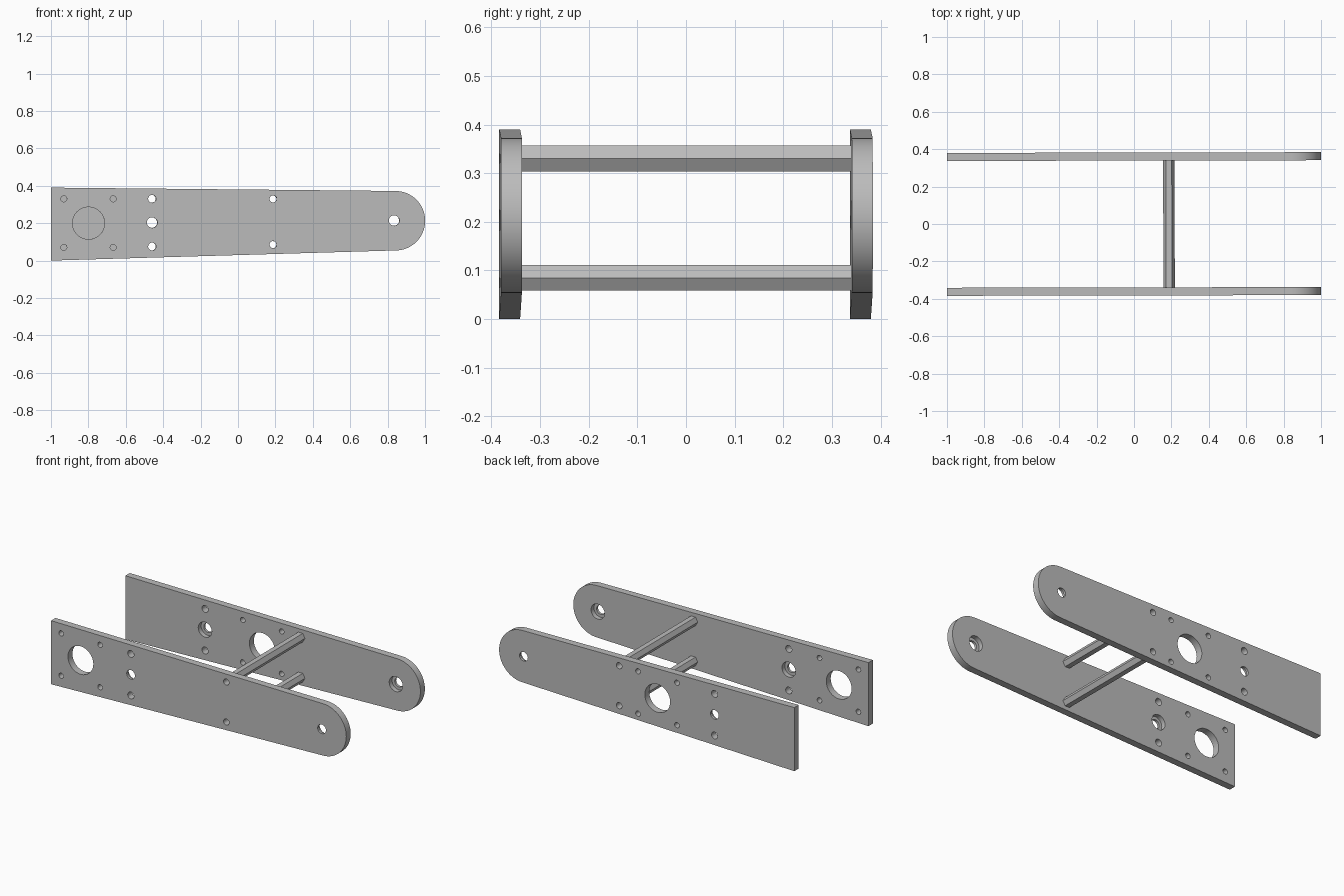
import bpy, bmesh, math
from mathutils import Matrix, Vector

cube = bpy.data.objects.get("Cube")
if cube:
    bpy.data.objects.remove(cube, do_unlink=True)

# one plain grey metal
grey = bpy.data.materials.new("grey_metal")
grey.use_nodes = True
colour = (0.5, 0.5, 0.5, 1)
grey.diffuse_color = colour
grey.node_tree.nodes["Principled BSDF"].inputs["Base Color"].default_value = colour

INNER, THICK = 0.339, 0.043
MID = INNER + THICK / 2
TILT = Matrix.Rotation(0.002, 4, "Z")    # the whole frame is turned slightly
ROD_X, ROD_Z = 0.187, (0.085, 0.33)
PIVOTS = [(-0.46, 0.203), (0.834, 0.214)]


def prism(name, points, y0, y1):
    """Extrude an x-z outline from y0 to y1."""
    bm = bmesh.new()
    face = bm.faces.new([bm.verts.new((x, y0, z)) for x, z in points])
    out = bmesh.ops.extrude_face_region(bm, geom=[face])
    verts = [g for g in out["geom"] if isinstance(g, bmesh.types.BMVert)]
    bmesh.ops.translate(bm, verts=verts, vec=(0, y1 - y0, 0))
    bmesh.ops.recalc_face_normals(bm, faces=bm.faces)
    mesh = bpy.data.meshes.new(name)
    bm.to_mesh(mesh)
    bm.free()
    obj = bpy.data.objects.new(name, mesh)
    bpy.context.collection.objects.link(obj)
    mesh.materials.append(grey)
    return obj


def drill(obj, holes, y, depth):
    """Cut round holes (x, z, radius) along y."""
    bm = bmesh.new()
    for x, z, r in holes:
        place = Matrix.Translation((x, y, z)) @ Matrix.Rotation(math.pi / 2, 4, "X")
        bmesh.ops.create_cone(bm, cap_ends=True, segments=32, radius1=r,
                              radius2=r, depth=depth, matrix=place)
    mesh = bpy.data.meshes.new("drill")
    bm.to_mesh(mesh)
    bm.free()
    mesh.materials.append(grey)
    cutter = bpy.data.objects.new("drill", mesh)
    cutter.hide_render = True
    bpy.context.collection.objects.link(cutter)
    mod = obj.modifiers.new("holes", "BOOLEAN")
    mod.operation, mod.solver, mod.object = "DIFFERENCE", "EXACT", cutter
    bpy.context.view_layer.objects.active = obj
    bpy.ops.object.modifier_apply(modifier=mod.name)
    bpy.data.objects.remove(cutter, do_unlink=True)


def finish(obj):
    obj.data.transform(TILT)
    bpy.ops.object.select_all(action="DESELECT")
    obj.select_set(True)
    bpy.context.view_layer.objects.active = obj
    bpy.ops.object.shade_smooth_by_angle(angle=math.radians(30))


# tapered side plate outline with a rounded end
outline = [(-1, 0.39), (-1, 0)]
for i in range(33):
    a = math.pi * (i / 32 - 0.5)
    outline.append((0.841 + 0.159 * math.cos(a), 0.213 + 0.159 * math.sin(a)))

# side plates, each with its motor mount at a different place
for name, side, motor_x in (("front_plate", -1, -0.80), ("back_plate", 1, -0.073)):
    plate = prism(name, outline, side * INNER, side * (INNER + THICK))
    holes = [(x, z, 0.028) for x, z in PIVOTS]
    holes += [(-0.46, z, 0.021) for z in (0.075, 0.33)]
    holes += [(ROD_X, z, 0.019) for z in ROD_Z]
    holes += [(motor_x, 0.2, 0.086)]
    holes += [(motor_x + dx, z, 0.016) for dx in (-0.132, 0.132) for z in (0.07, 0.33)]
    drill(plate, holes, side * MID, 0.2)
    # bearing recesses on the inner face
    drill(plate, [(x, z, 0.046) for x, z in PIVOTS], side * INNER, 0.056)
    finish(plate)

# hollow hexagonal spacer rods
for name, z in zip(("lower_rod", "upper_rod"), ROD_Z):
    hexagon = [(ROD_X + 0.0305 * math.cos(k * math.pi / 3),
                z + 0.0305 * math.sin(k * math.pi / 3)) for k in range(6)]
    rod = prism(name, hexagon, -INNER, INNER)
    drill(rod, [(ROD_X, z, 0.019)], 0, 1)
    finish(rod)
